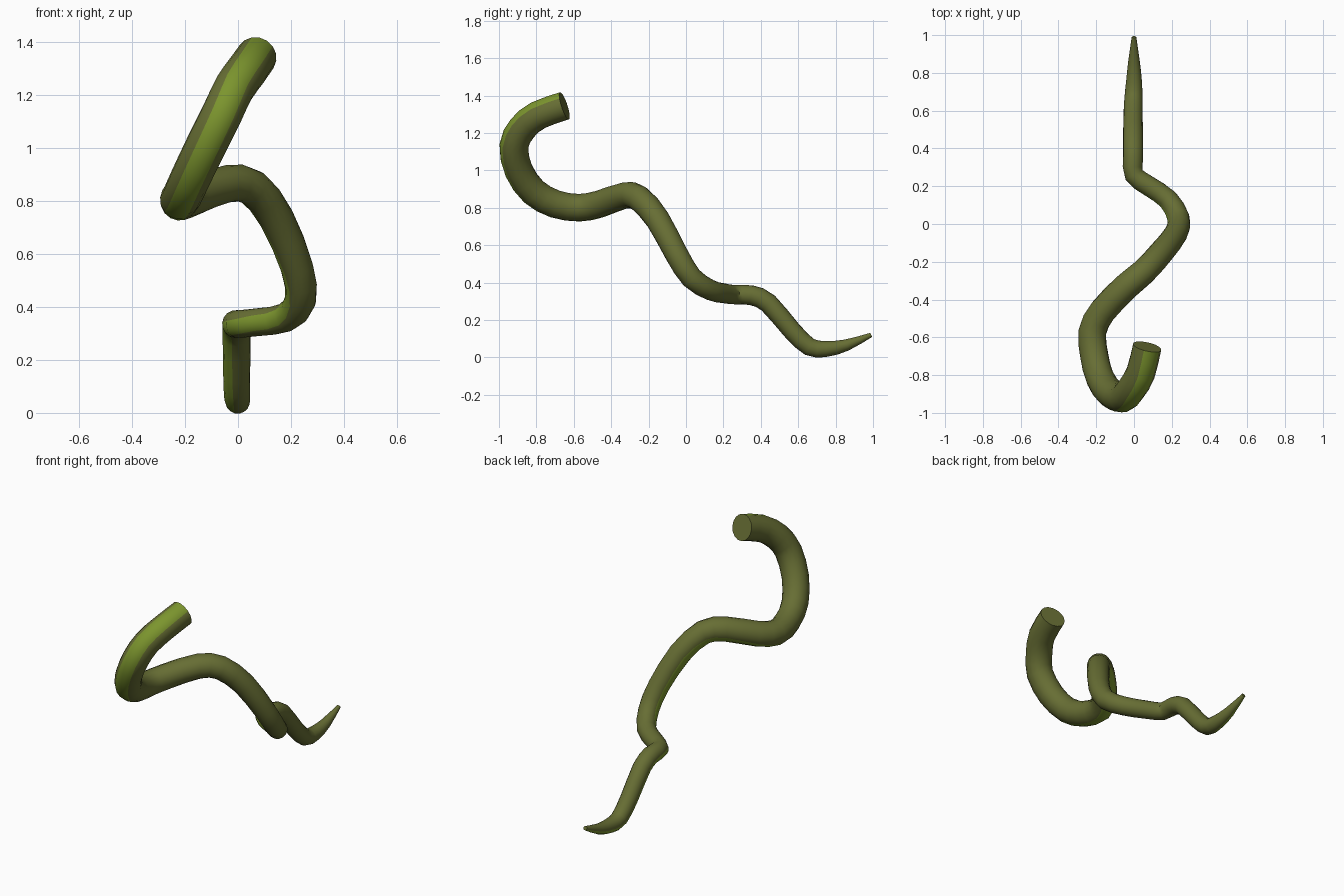
import bpy, bmesh, math
from mathutils import Vector

if "Cube" in bpy.data.objects:
    bpy.data.objects.remove(bpy.data.objects["Cube"])

SIDES = 16
STEPS = 2

# centre line of the tentacle from blunt end to tip: x, y, z, radius
PATH = [
    (.07, -.65, 1.345, .077), (.035, -.79, 1.295, .078), (-.015, -.875, 1.225, .078),
    (-.06, -.92, 1.13, .078), (-.125, -.895, 1.0, .077), (-.18, -.815, .885, .076),
    (-.21, -.70, .82, .075), (-.22, -.57, .80, .074), (-.165, -.46, .82, .073),
    (-.04, -.33, .865, .071), (.055, -.25, .85, .069), (.145, -.15, .735, .066),
    (.222, -.05, .55, .062), (.236, .03, .425, .059), (.18, .13, .36, .055),
    (.08, .20, .343, .053), (.0, .26, .335, .052), (-.005, .35, .332, .053),
    (-.005, .44, .29, .053), (-.005, .565, .145, .051), (-.003, .66, .056, .049),
    (0, .75, .045, .043), (0, .86, .066, .031), (0, .99, .12, .012)]

# which way the bright stripe faces at some points of the path
FACING = {
    0: (.35, -.3, .9), 2: (.25, -.8, .6), 4: (0, -1, -.3), 6: (-.2, -.6, -.8),
    8: (-.4, .1, -.9), 11: (-.9, .2, -.4), 13: (-1, -.3, 0), 15: (-.5, -.85, -.1),
    17: (-.8, -.3, -.5), 19: (-.8, -.4, -.5), 23: (-.5, 0, -.85)}


def make_material(name, colour):
    m = bpy.data.materials.new(name)
    m.diffuse_color = (*colour, 1)
    m.use_nodes = True
    m.node_tree.nodes["Principled BSDF"].inputs["Base Color"].default_value = m.diffuse_color
    return m


def spline(t):
    """Smooth curve through the path points (Catmull-Rom)."""
    i = min(int(t), len(PATH) - 2)
    f = t - i
    a, b, c, d = (Vector(PATH[max(0, min(len(PATH) - 1, k))]) for k in range(i - 1, i + 3))
    return 0.5 * (2 * b + (c - a) * f + (2 * a - 5 * b + 4 * c - d) * f * f
                  + (3 * b - a - 3 * c + d) * f ** 3)


def facing(t):
    keys = sorted(FACING)
    for lo, hi in zip(keys, keys[1:]):
        if t <= hi:
            return Vector(FACING[lo]).lerp(Vector(FACING[hi]), (t - lo) / (hi - lo))
    return Vector(FACING[keys[-1]])


# tapered tube swept along the path
bm = bmesh.new()
rings = []
last = len(PATH) - 1
for n in range(last * STEPS + 1):
    t = n / STEPS
    p = spline(t)
    tan = (spline(min(t + .2, last)).to_3d() - spline(max(t - .2, 0)).to_3d()).normalized()
    h = facing(t)
    u = (h - tan * h.dot(tan)).normalized()
    v = tan.cross(u)
    ring = []
    for k in range(SIDES):
        a = 2 * math.pi * (k - .5) / SIDES
        ring.append(bm.verts.new(p.to_3d() + (u * math.cos(a) + v * math.sin(a)) * p[3]))
    rings.append(ring)

for r0, r1 in zip(rings, rings[1:]):
    for k in range(SIDES):
        j = (k + 1) % SIDES
        face = bm.faces.new((r0[k], r0[j], r1[j], r1[k]))
        # bright stripe: the three sides nearest the facing direction
        face.material_index = 1 if k in (0, 1, SIDES - 1) else 0
# end caps
bm.faces.new(list(reversed(rings[0])))
bm.faces.new(rings[-1])
bmesh.ops.recalc_face_normals(bm, faces=bm.faces)

mesh = bpy.data.meshes.new("tentacle")
bm.to_mesh(mesh)
bm.free()
mesh.materials.append(make_material("dark olive", (.135, .155, .034)))
mesh.materials.append(make_material("bright green", (.20, .30, .027)))
obj = bpy.data.objects.new("tentacle", mesh)
bpy.context.collection.objects.link(obj)
bpy.context.view_layer.objects.active = obj
obj.select_set(True)
bpy.ops.object.shade_smooth_by_angle(angle=math.radians(50))
